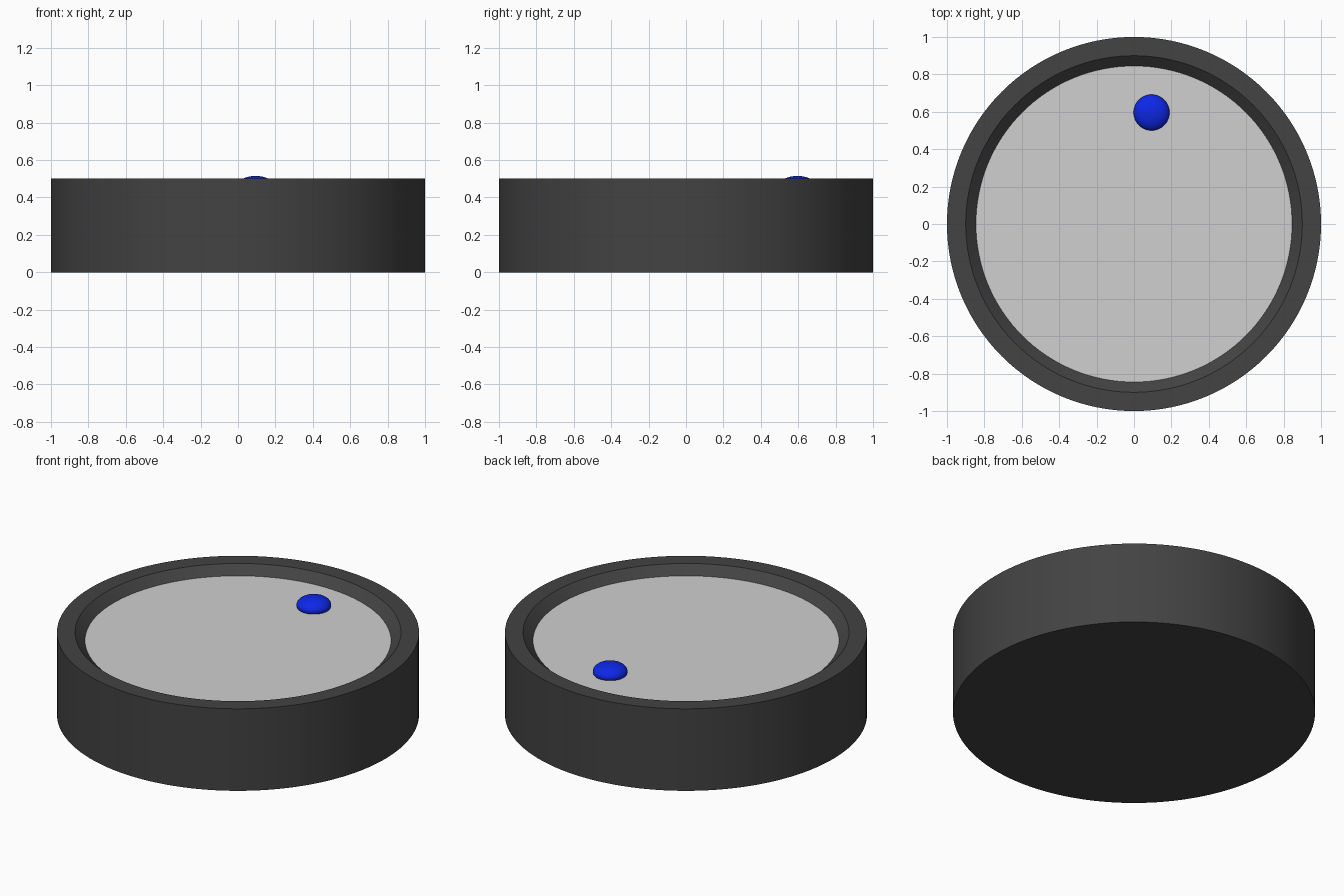
import bpy, bmesh, math

if "Cube" in bpy.data.objects:
    bpy.data.objects.remove(bpy.data.objects["Cube"])

SEG = 128


def material(name, rgb):
    m = bpy.data.materials.new(name)
    m.diffuse_color = (*rgb, 1.0)
    m.use_nodes = True
    m.node_tree.nodes["Principled BSDF"].inputs["Base Color"].default_value = m.diffuse_color
    return m


dark_grey = material("dark grey", (0.056, 0.056, 0.056))
light_grey = material("light grey", (0.63, 0.63, 0.63))
blue = material("blue", (0.004, 0.02, 0.8))


def finish(name, bm, mat):
    bmesh.ops.recalc_face_normals(bm, faces=bm.faces)
    me = bpy.data.meshes.new(name)
    bm.to_mesh(me)
    bm.free()
    ob = bpy.data.objects.new(name, me)
    me.materials.append(mat)
    bpy.context.collection.objects.link(ob)
    bpy.ops.object.select_all(action='DESELECT')
    ob.select_set(True)
    bpy.context.view_layer.objects.active = ob
    bpy.ops.object.shade_smooth_by_angle(angle=math.radians(30))
    return ob


def lathe(name, profile, mat):
    """Closed solid of revolution from (radius, height) points, capped at both ends."""
    bm = bmesh.new()
    rings = [[bm.verts.new((r * math.cos(2 * math.pi * i / SEG),
                            r * math.sin(2 * math.pi * i / SEG), z))
              for i in range(SEG)] for r, z in profile]
    for a, b in zip(rings, rings[1:]):
        for i in range(SEG):
            j = (i + 1) % SEG
            bm.faces.new((a[i], a[j], b[j], b[i]))
    bm.faces.new(rings[0])
    bm.faces.new(rings[-1])
    return finish(name, bm, mat)


# Round body with a sloped inner rim and a shallow recess
lathe("knob_body", [(1, 0), (1, 0.5), (0.9, 0.5), (0.845, 0.45), (0.845, 0.445)], dark_grey)

# Pale face plate lying in the recess
lathe("face_plate", [(0.845, 0.445), (0.845, 0.45)], light_grey)

# Flattened blue indicator bead
bm = bmesh.new()
bmesh.ops.create_uvsphere(bm, u_segments=48, v_segments=24, radius=0.096)
bmesh.ops.scale(bm, vec=(1, 1, 0.52), verts=bm.verts)
bmesh.ops.translate(bm, vec=(0.094, 0.596, 0.465), verts=bm.verts)
finish("indicator_bead", bm, blue)
